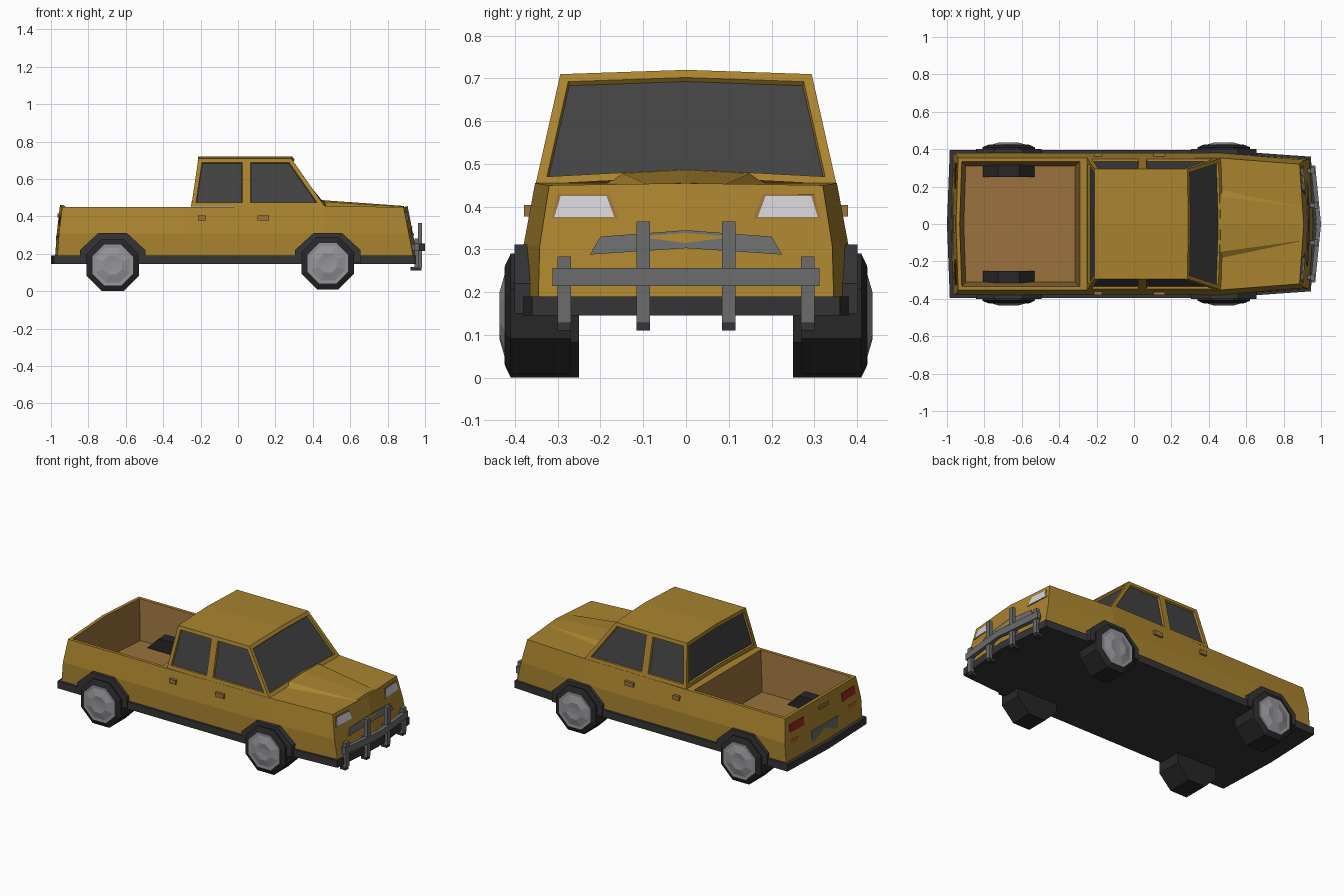
import bpy, bmesh, math

if "Cube" in bpy.data.objects:
    bpy.data.objects.remove(bpy.data.objects["Cube"])


def mat(name, r, g, b):
    m = bpy.data.materials.new(name)
    m.diffuse_color = (r, g, b, 1)
    m.use_nodes = True
    m.node_tree.nodes["Principled BSDF"].inputs["Base Color"].default_value = m.diffuse_color
    return m


GOLD = mat("gold_paint", 0.40, 0.23, 0.028)
BROWN = mat("brown_bed", 0.32, 0.17, 0.045)
DARK = mat("dark_trim", 0.035, 0.035, 0.038)
RUBBER = mat("rubber", 0.02, 0.02, 0.022)
GLASS = mat("dark_glass", 0.055, 0.055, 0.055)
STEEL = mat("steel", 0.15, 0.15, 0.155)
CHROME = mat("chrome", 0.30, 0.30, 0.32)
LAMP = mat("lamp", 0.65, 0.65, 0.68)
RED = mat("red_lamp", 0.35, 0.02, 0.01)
ORANGE = mat("orange_lamp", 0.45, 0.14, 0.01)


def begin(verts, faces):
    bm = bmesh.new()
    vs = [bm.verts.new(v) for v in verts]
    fs = [bm.faces.new([vs[i] for i in f]) for f in faces]
    bmesh.ops.recalc_face_normals(bm, faces=bm.faces[:])
    bm.normal_update()
    return bm, fs


def finish(name, bm, mats):
    me = bpy.data.meshes.new(name)
    bm.to_mesh(me)
    bm.free()
    for m in mats:
        me.materials.append(m)
    ob = bpy.data.objects.new(name, me)
    bpy.context.collection.objects.link(ob)
    return ob


def strips(n, rings):
    return [(k * n + i, k * n + (i + 1) % n, (k + 1) * n + (i + 1) % n, (k + 1) * n + i)
            for k in range(rings - 1) for i in range(n)]


def loft(name, rings, m):
    n, last = len(rings[0]), (len(rings) - 1) * len(rings[0])
    faces = strips(n, len(rings)) + [tuple(range(n)), tuple(range(last, last + n))]
    bm, _ = begin([p for r in rings for p in r], faces)
    return finish(name, bm, [m])


def panel(name, pts, surf, lift, depth, m):
    """Slab with a (y, z) outline that follows the surface x = surf(y, z)."""
    return loft(name, [[(surf(y, z) + d, y, z) for y, z in pts] for d in (lift, lift - depth)], m)


def rect(y0, y1, z0, z1):
    return [(y0, z0), (y1, z0), (y1, z1), (y0, z1)]


def nose(y, z):
    return 0.885 + (0.45 - z) * 0.2 + 0.022 * (1 - abs(y) / 0.33)


def tail(y, z):
    return -0.94 - (0.45 - z) * 0.1 - 0.012 * (1 - abs(y) / 0.36)


def bar_line(y, z):
    return 1.0 - 0.1 * abs(y)


# Body: three outlines lofted upwards, bed sunk by insetting
def outline(z, rear, front, y, yf, bow=0.0):
    half = [(rear, -y, z), (-0.27, -y, z), (0.46, -y, z + bow / 2), (front, -yf, z)]
    return ([(rear - 0.012, 0, z + bow)] + half + [(front + 0.022, 0, z + bow / 2)]
            + [(a, -b, c) for a, b, c in reversed(half)])


layers = [outline(0.17, -0.967, 0.94, 0.38, 0.346),
          outline(0.31, -0.957, 0.913, 0.38, 0.342),
          outline(0.45, -0.94, 0.885, 0.353, 0.32, 0.01)]
caps = [tuple(range(10))] + [tuple(20 + i for i in f)
                             for f in ((8, 9, 0, 1, 2), (2, 3, 7, 8), (3, 4, 5, 6, 7))]
bm, fs = begin([p for r in layers for p in r], strips(10, 3) + caps)
bed = fs[21]
bmesh.ops.inset_individual(bm, faces=[bed], thickness=0.02, use_even_offset=True)
walls = bmesh.ops.inset_individual(bm, faces=[bed], thickness=0.024, depth=-0.25,
                                   use_even_offset=True)["faces"]
for f in walls + [bed]:
    f.material_index = 1
finish("body", bm, [GOLD, BROWN])

# Raised hood centre
loft("hood_bulge", [[(x, s * y, z) for s, y, z in
                     ((-1, a, 0.445), (-1, b, zb), (1, 0, zc), (1, b, zb), (1, a, 0.445))]
                    for x, a, b, zb, zc in ((0.45, 0.2, 0.15, 0.478, 0.487),
                                            (0.888, 0.1, 0.09, 0.452, 0.456))], GOLD)


# Cab with recessed windows
def cab_ring(xr, xf, y, z, nose_x, rise):
    side = [(xr, -y, z), (0.045, -y, z), (xf, -y, z)]
    return (side + [(xf + nose_x, 0, z + rise)]
            + [(a, -b, c) for a, b, c in reversed(side)] + [(xr, 0, z + min(rise, 0.01))])


cab = cab_ring(-0.25, 0.465, 0.352, 0.452, 0.01, 0.018) + cab_ring(-0.212, 0.285, 0.294, 0.71, 0.005, 0.01)
windows = [(0, 1, 9, 8), (1, 2, 10, 9), (4, 5, 13, 12), (5, 6, 14, 13),
           (2, 3, 4, 12, 11, 10), (6, 7, 0, 8, 15, 14)]
bm, fs = begin(cab, windows + [(8, 9, 10, 11, 15), (15, 11, 12, 13, 14), tuple(range(8))])
panes = fs[:6]
bmesh.ops.inset_individual(bm, faces=panes, thickness=0.022, use_even_offset=True)
bmesh.ops.inset_individual(bm, faces=panes, thickness=0.003, depth=-0.012, use_even_offset=True)
for f in panes:
    f.material_index = 1
finish("cab", bm, [GOLD, GLASS])

# Dark skirt and floor pan
half = [(-0.985, -0.395), (0.45, -0.395), (0.945, -0.36)]
plan = [(-1.0, 0)] + half + [(0.975, 0)] + [(x, -y) for x, y in reversed(half)]
loft("skirt", [[(x, y, z) for x, y in plan] for z in (0.145, 0.19)], DARK)


# Wheels and arches, eight-sided
def octagon(cx, cz, r, y):
    return [(cx + r * math.cos(math.radians(22.5 + 45 * i)), y,
             cz + r * math.sin(math.radians(22.5 + 45 * i))) for i in range(8)]


for end, cx, cz, inner in (("rear", -0.67, 0.14, 0.25), ("front", 0.48, 0.15, 0.27)):
    for side, s in (("right", -1), ("left", 1)):
        tag = f"{end}_{side}"
        loft(f"{tag}_tyre", [octagon(cx, cz, r, s * y) for r, y in
                             ((0.1515, inner), (0.1515, 0.41), (0.122, 0.423))], RUBBER)
        loft(f"{tag}_hub", [octagon(cx, cz, r, s * y) for r, y in
                            ((0.118, 0.40), (0.118, 0.425), (0.10, 0.424),
                             (0.055, 0.436), (0.02, 0.432))], CHROME)
        arch = [(cx + dx, z) for dx, z in ((-0.175, 0.15), (-0.175, 0.22), (-0.075, 0.312),
                                           (0.075, 0.312), (0.175, 0.22), (0.175, 0.15))]
        loft(f"{tag}_arch", [[(x, s * y, z) for x, z in arch] for y in (0.34, 0.401)], DARK)

# Paired details: door handles, headlights, tail lights, bull bar uprights
for side, s in (("right", -1), ("left", 1)):
    for name, x0, x1 in (("rear", -0.215, -0.172), ("front", 0.105, 0.165)):
        loft(f"{name}_{side}_door_handle",
             [[(x, s * y, z) for y, z in rect(0.355, 0.379, 0.377, 0.404)] for x in (x0, x1)], BROWN)
    lamp = [(0.315, 0.372), (0.30, 0.43), (0.18, 0.43), (0.158, 0.372)]
    panel(f"{side}_headlight_frame", [(s * y, z) for y, z in lamp], nose, 0.003, 0.02, BROWN)
    glass = [(0.308, 0.376), (0.293, 0.425), (0.186, 0.425), (0.168, 0.376)]
    panel(f"{side}_headlight", [(s * y, z) for y, z in glass], nose, 0.005, 0.02, LAMP)
    panel(f"{side}_tail_light", rect(s * 0.19, s * 0.325, 0.355, 0.405), tail, -0.005, -0.02, RED)
    panel(f"{side}_rear_indicator", rect(s * 0.25, s * 0.325, 0.285, 0.31), tail, -0.005, -0.02, ORANGE)
    for name, y, top in (("inner", 0.1, 0.365), ("outer", 0.285, 0.283)):
        x = bar_line(y, 0) - 0.006
        post = rect(s * y - 0.016, s * y + 0.016, 0.128, top)
        panel(f"{side}_{name}_bull_bar_post", post, lambda a, b: x, 0, 0.022, STEEL)
        foot = rect(s * y - 0.016, s * y + 0.016, 0.11, 0.13)
        panel(f"{side}_{name}_bull_bar_foot", foot, lambda a, b: x, -0.004, 0.04, DARK)
        stay = rect(s * y - 0.012, s * y + 0.012, 0.215, 0.25)
        panel(f"{side}_{name}_bull_bar_stay", stay, lambda a, b: x, -0.01, 0.06, STEEL)

# Bull bar crosspiece, grille, plate and tailgate handle
panel("bull_bar", [(-0.312, 0.215), (0, 0.215), (0.312, 0.215), (0.312, 0.256), (0, 0.256), (-0.312, 0.256)],
      bar_line, 0, 0.024, STEEL)
panel("grille", [(-0.225, 0.288), (-0.2, 0.33), (0, 0.345), (0.2, 0.33), (0.225, 0.288), (0, 0.303)],
      nose, 0.006, 0.02, STEEL)
panel("rear_plate", rect(-0.13, 0.13, 0.225, 0.295), lambda y, z: -0.96, -0.012, -0.03, STEEL)
panel("tailgate_handle", rect(-0.045, 0.045, 0.395, 0.415), lambda y, z: -0.95, -0.015, -0.03, BROWN)
